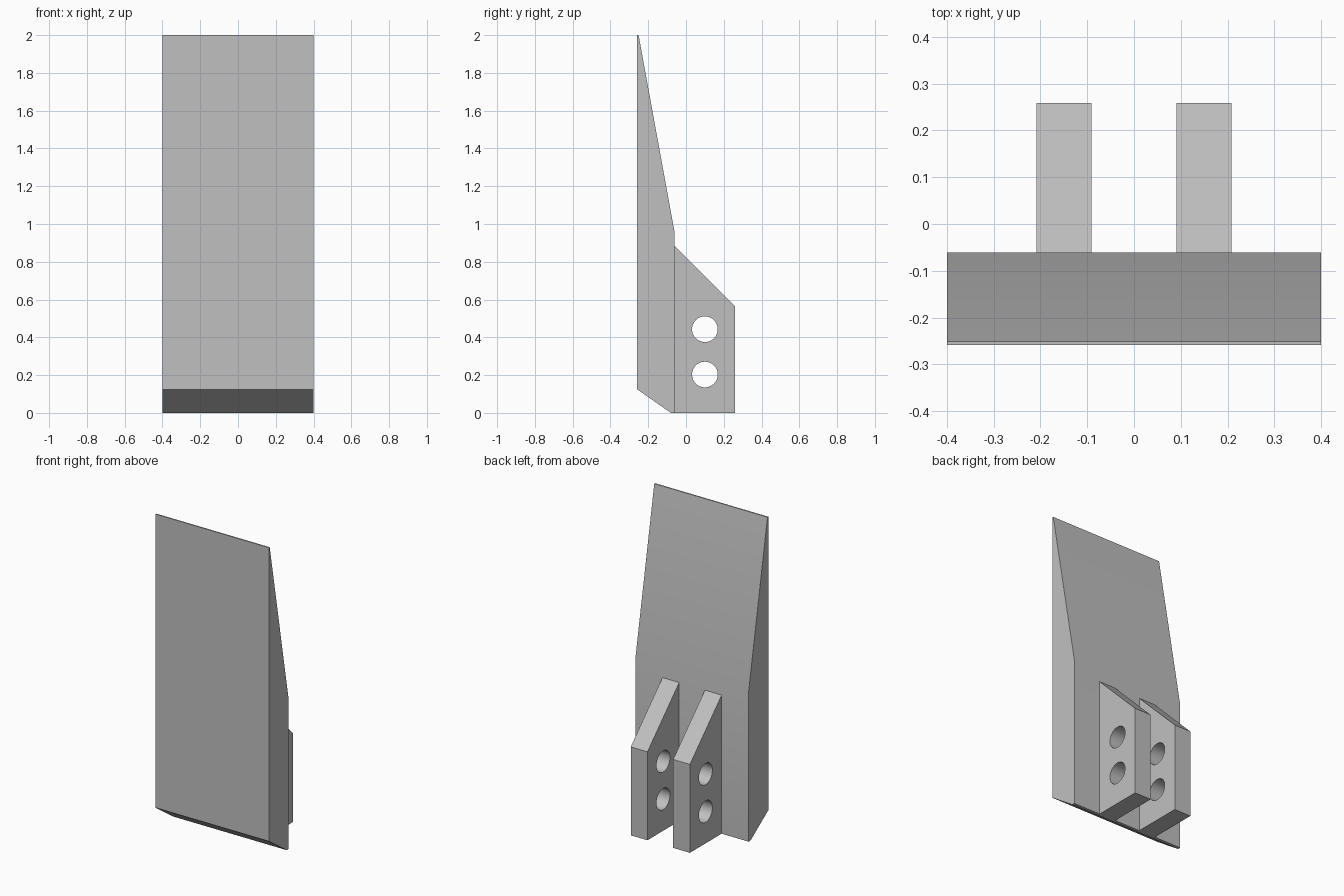
import bpy
import bmesh
from math import cos, sin, pi, radians
from mathutils import Matrix

cube = bpy.data.objects.get("Cube")
if cube:
    bpy.data.objects.remove(cube, do_unlink=True)

# Plain grey metal
grey = bpy.data.materials.new("grey_metal")
grey.use_nodes = True
colour = (0.53, 0.53, 0.53, 1.0)
grey.diffuse_color = colour
grey.node_tree.nodes["Principled BSDF"].inputs["Base Color"].default_value = colour

# Side profiles are drawn in (y, z) and thickened along x
TO_SIDE = Matrix(((0, 0, 1, 0), (1, 0, 0, 0), (0, 1, 0, 0), (0, 0, 0, 1)))


def circle(y, z, radius, sides=48):
    return [(y + radius * cos(2 * pi * i / sides), z + radius * sin(2 * pi * i / sides))
            for i in range(sides)]


def side_plate(name, loops, centre_x, width):
    """Extrude an outline, with any holes, along x."""
    curve = bpy.data.curves.new(name + "_profile", "CURVE")
    curve.dimensions = "2D"
    curve.fill_mode = "BOTH"
    curve.extrude = width / 2
    for loop in loops:
        spline = curve.splines.new("POLY")
        spline.points.add(len(loop) - 1)
        for point, (y, z) in zip(spline.points, loop):
            point.co = (y, z, 0, 1)
        spline.use_cyclic_u = True
    source = bpy.data.objects.new(name + "_profile", curve)
    bpy.context.collection.objects.link(source)
    bpy.context.view_layer.update()
    graph = bpy.context.evaluated_depsgraph_get()
    mesh = bpy.data.meshes.new_from_object(source.evaluated_get(graph))
    bpy.data.objects.remove(source, do_unlink=True)
    bpy.data.curves.remove(curve)

    mesh.transform(Matrix.Translation((centre_x, 0, 0)) @ TO_SIDE)
    bm = bmesh.new()
    bm.from_mesh(mesh)
    bmesh.ops.remove_doubles(bm, verts=bm.verts, dist=0.0005)
    bmesh.ops.recalc_face_normals(bm, faces=bm.faces)
    bm.to_mesh(mesh)
    bm.free()
    mesh.name = name
    mesh.materials.clear()
    mesh.materials.append(grey)
    obj = bpy.data.objects.new(name, mesh)
    bpy.context.collection.objects.link(obj)
    bpy.ops.object.select_all(action="DESELECT")
    obj.select_set(True)
    bpy.context.view_layer.objects.active = obj
    bpy.ops.object.shade_smooth_by_angle(angle=radians(30))
    return obj


# Tapered blade with a chamfered foot
blade = [(-0.259, 0.125), (-0.08, 0), (-0.061, 0), (-0.061, 0.96), (-0.251, 2), (-0.259, 2)]
side_plate("blade", [blade], 0, 0.8)

# Two mounting lugs, each with a pair of bolt holes
lug = [(-0.061, 0), (0.259, 0), (0.259, 0.565), (-0.061, 0.885)]
holes = [circle(0.1, z, 0.068) for z in (0.203, 0.443)]
for side, sign in (("left", 1), ("right", -1)):
    side_plate(side + "_lug", [lug] + holes, sign * 0.15, 0.118)
